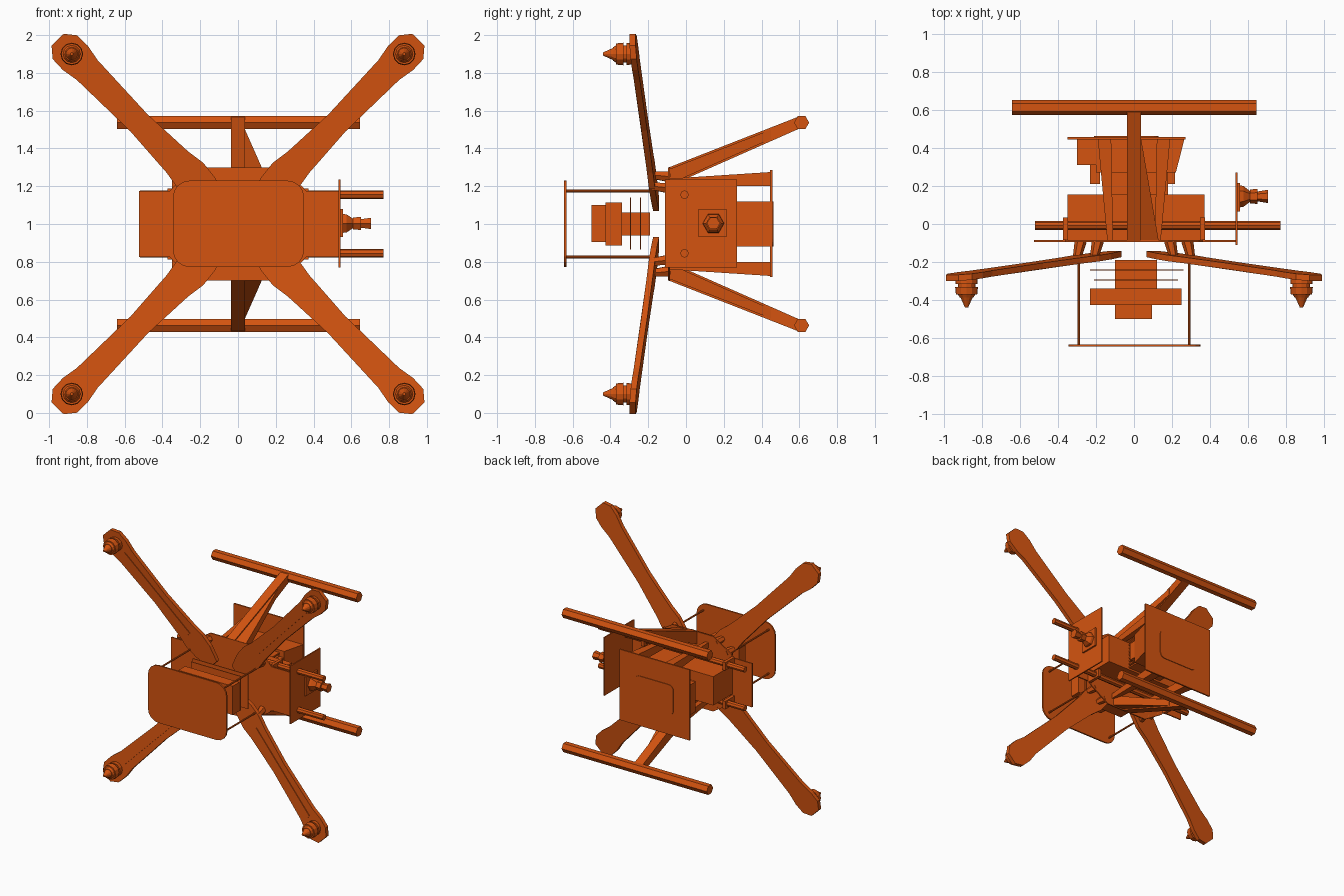
import bpy, bmesh, math
from mathutils import Vector

if "Cube" in bpy.data.objects:
    bpy.data.objects.remove(bpy.data.objects["Cube"])

orange = bpy.data.materials.new("burnt orange")
orange.diffuse_color = (0.66, 0.088, 0.005, 1)
orange.use_nodes = True
orange.node_tree.nodes["Principled BSDF"].inputs["Base Color"].default_value = orange.diffuse_color
SIGNS = [(sx, sz) for sx in (-1, 1) for sz in (-1, 1)]


def finish(name, bm):
    bmesh.ops.recalc_face_normals(bm, faces=bm.faces[:])
    me = bpy.data.meshes.new(name)
    bm.to_mesh(me)
    bm.free()
    me.materials.append(orange)
    ob = bpy.data.objects.new(name, me)
    bpy.context.collection.objects.link(ob)
    return ob


def loft(name, a, b):
    """Solid between two matching 3D loops."""
    bm = bmesh.new()
    va, vb = [bm.verts.new(p) for p in a], [bm.verts.new(p) for p in b]
    n = len(a)
    bm.faces.new(va)
    bm.faces.new(vb[::-1])
    for i in range(n):
        j = (i + 1) % n
        bm.faces.new((va[i], vb[i], vb[j], va[j]))
    return finish(name, bm)


def rect(x0, x1, z0, z1, y):
    return [(x0, y, z0), (x1, y, z0), (x1, y, z1), (x0, y, z1)]


def box(name, x0, x1, y0, y1, z0, z1):
    return loft(name, rect(x0, x1, z0, z1, y0), rect(x0, x1, z0, z1, y1))


def rod(name, p, q, r0, r1=None, n=8):
    p, q = Vector(p), Vector(q)
    r1 = r0 if r1 is None else r1
    d = (q - p).normalized()
    u = d.cross(Vector((0, 0, 1))).normalized()
    w = d.cross(u)
    ring = [(math.cos(2 * math.pi * i / n), math.sin(2 * math.pi * i / n)) for i in range(n)]
    return loft(name, [p + (u * c + w * s) * r0 for c, s in ring],
                [q + (u * c + w * s) * r1 for c, s in ring])


def round_plate(name, x0, x1, z0, z1, y0, y1, r):
    pts = []
    for cx, cz, a0 in ((x1 - r, z1 - r, 0), (x0 + r, z1 - r, 90),
                       (x0 + r, z0 + r, 180), (x1 - r, z0 + r, 270)):
        for k in range(5):
            a = math.radians(a0 + 22.5 * k)
            pts.append((cx + r * math.cos(a), cz + r * math.sin(a)))
    return loft(name, [(x, y0, z) for x, z in pts], [(x, y1, z) for x, z in pts])


# arms: tapered blades along the diagonals, tilted forward
half = [(0.14, 0.045), (0.26, 0.085), (0.36, 0.095), (0.46, 0.08), (0.75, 0.064),
        (1.14, 0.076), (1.23, 0.092), (1.31, 0.09), (1.365, 0.045)]
outline = half + [(u, -v) for u, v in reversed(half)]
ridge = [(0.42, -0.018), (1.17, -0.018), (1.17, 0.018), (0.42, 0.018)]


def arm_point(u, v, dy, sx, sz):
    a = math.radians(45.6)
    x = u * math.cos(a) - v * math.sin(a)
    z = u * math.sin(a) + v * math.cos(a)
    return (sx * x, -0.158 - 0.102 * (u - 0.14) + dy, 1 + sz * z)


for sx, sz in SIGNS:
    for nm, shape, d0, d1 in (("arm", outline, -0.016, 0.016), ("arm_ridge", ridge, -0.022, -0.01)):
        loft(nm, [arm_point(u, v, d0, sx, sz) for u, v in shape],
             [arm_point(u, v, d1, sx, sz) for u, v in shape])
    # arm feet down to the hub plate
    for fx, fz in ((0.19, 0.25), (0.28, 0.19)):
        rod("arm_foot", (sx * fx, -0.09, 1 + sz * fz),
            (sx * (fx + 0.02), -0.18, 1 + sz * (fz + 0.01)), 0.032, 0.022, 6)
    # motors
    x, z = sx * 0.88, 1 + sz * 0.9
    for nm, y0, y1, r0, r1 in (("motor_base", -0.27, -0.315, 0.055, 0.058),
                               ("motor_coil", -0.315, -0.33, 0.046, 0.046),
                               ("motor_bell", -0.33, -0.37, 0.06, 0.056),
                               ("motor_cap", -0.37, -0.386, 0.046, 0.036),
                               ("propeller_nut", -0.386, -0.44, 0.032, 0.008)):
        rod(nm, (x, y0, z), (x, y1, z), r0, r1, 12)
    # front guard posts
    rod("guard_post", (sx * 0.29, -0.64, 1 + sz * 0.175), (sx * 0.29, -0.17, 1 + sz * 0.175), 0.007)
    # struts that carry the rear plate
    xa, xb = sorted((sx * 0.11, sx * 0.14))
    xc, xd = sorted((sx * 0.12, sx * 0.19))
    za, zb = sorted((1 + sz * 0.2, 1 + sz * 0.24))
    zc, zd = sorted((1 + sz * 0.2, 1 + sz * 0.275))
    loft("rear_strut", rect(xa, xb, za, zb, -0.09), rect(xc, xd, zc, zd, 0.447))
    # rail brackets
    box("rail_bracket", sx * 0.36 - 0.012, sx * 0.36 + 0.012, -0.085, 0.035,
        1 + sz * 0.155 - 0.032, 1 + sz * 0.155 + 0.032)

# hub plate with side wings
hub = [(0.18, 0.3), (0.34, 0.2), (0.36, 0.175), (0.54, 0.175),
       (0.54, -0.175), (0.36, -0.175), (0.34, -0.2), (0.18, -0.3)]
hub += [(-max(min(x, 0.525), 0), z) for x, z in reversed(hub)]
loft("hub_plate", [(x, -0.095, 1 + z) for x, z in hub], [(x, -0.085, 1 + z) for x, z in hub])

# body box, cooling fins and rear pack
box("body_box", -0.35, 0.37, -0.088, 0.155, 0.885, 1.115)
for i in range(8):
    z = 0.9 + i * 0.027
    box("cooling_fin", -0.12, 0.18, 0.15, 0.315, z, z + 0.012)
loft("rear_pack", rect(-0.2, 0.22, 0.88, 1.12, 0.27), rect(-0.2, 0.265, 0.88, 1.12, 0.447))
box("rear_pack_side", -0.3, -0.2, 0.31, 0.447, 0.88, 1.12)
for x in (-0.205, 0.19):
    box("pack_clip", x - 0.025, x + 0.025, 0.21, 0.32, 0.93, 1.07)
box("rear_plate", -0.35, 0.27, 0.445, 0.457, 0.72, 1.285)
round_plate("rear_panel", -0.21, 0.13, 0.88, 1.12, 0.456, 0.462, 0.04)

# rails, end plate and side knob
for s in (-1, 1):
    rod("rail", (-0.52, -0.008, 1 + s * 0.155), (0.77, -0.008, 1 + s * 0.155), 0.023)
box("end_plate", 0.533, 0.543, -0.11, 0.27, 0.77, 1.235)
box("knob_mount", 0.54, 0.556, 0.065, 0.215, 0.93, 1.08)
for x0, x1, r0, r1 in ((0.55, 0.575, 0.058, 0.055), (0.575, 0.61, 0.055, 0.028),
                       (0.61, 0.65, 0.036, 0.04), (0.65, 0.705, 0.026, 0.035)):
    rod("side_knob", (x0, 0.145, 1.003), (x1, 0.145, 1.003), r0, r1, 6)

# front electronics stack
box("stack_core", -0.1, 0.12, -0.345, -0.19, 0.94, 1.06)
box("stack_board", -0.23, 0.26, -0.244, -0.238, 0.865, 1.14)
box("stack_board", -0.21, 0.23, -0.297, -0.291, 0.865, 1.14)
box("stack_box", -0.23, 0.25, -0.425, -0.34, 0.885, 1.115)
box("stack_cap", -0.1, 0.095, -0.5, -0.39, 0.905, 1.1)
round_plate("front_guard", -0.345, 0.35, 0.772, 1.23, -0.645, -0.633, 0.09)

# landing gear: tapered leg, gusset and cross bar, above and below
for s in (-1, 1):
    def span(a, b):
        return sorted((1 + s * a, 1 + s * b))
    loft("landing_leg", rect(-0.036, 0.036, *span(0.2, 0.3), -0.09),
         rect(-0.036, 0.036, *span(0.505, 0.57), 0.6))
    loft("leg_gusset", rect(0.02, 0.13, *span(0.21, 0.29), -0.09),
         rect(0.02, 0.037, *span(0.45, 0.5), 0.45))
    rod("landing_bar", (-0.64, 0.612, 1 + s * 0.537), (0.645, 0.612, 1 + s * 0.537), 0.04, n=6)
